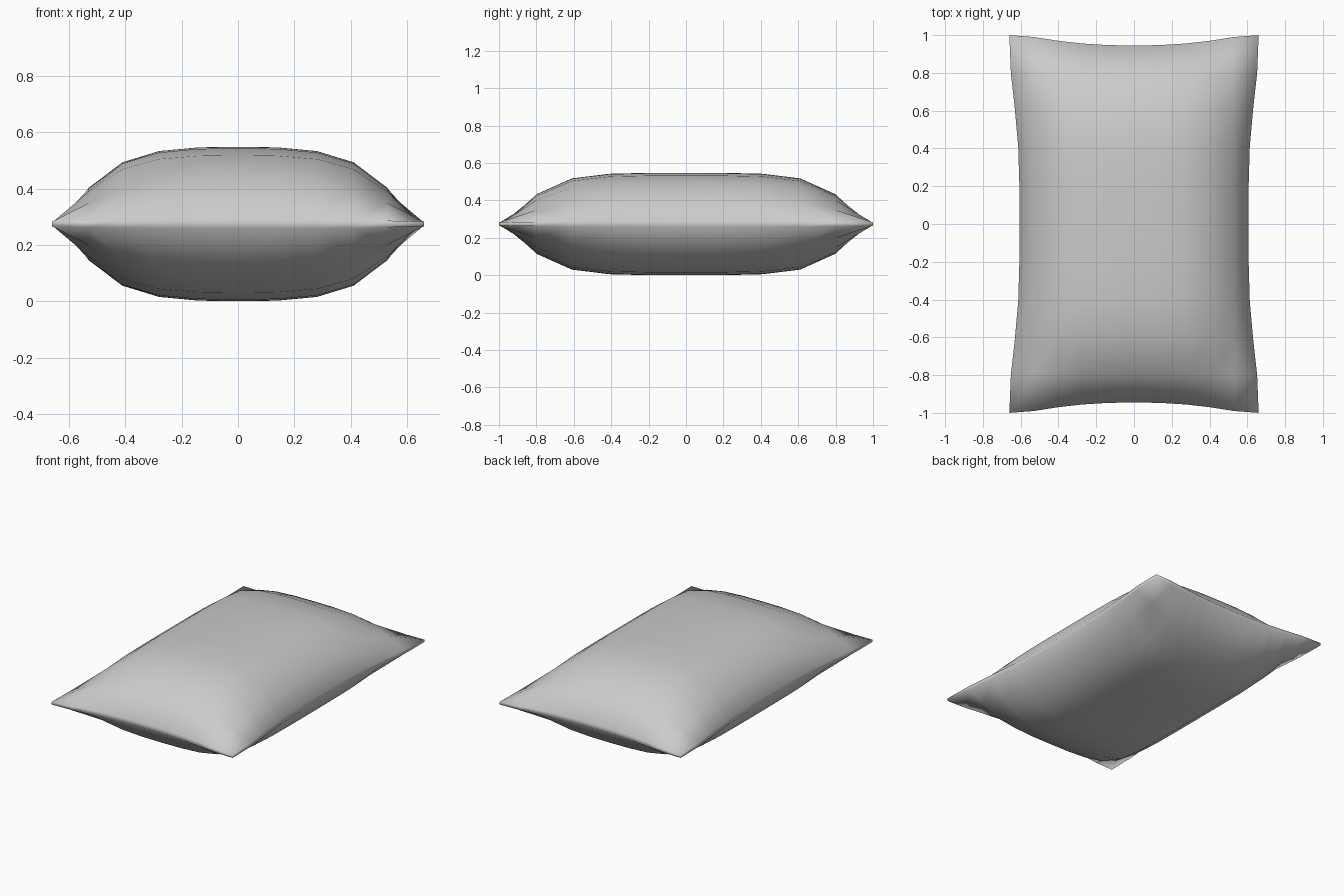
import bpy, bmesh

if "Cube" in bpy.data.objects:
    bpy.data.objects.remove(bpy.data.objects["Cube"])

N = 5                                            # cells from centre to edge
U = [0, .14, .28, .41, .53, .66]                 # column x positions
V = [0, .205, .41, .61, .80, 1.0]                # row y positions
FU = [1, .993, .945, .80, .47, 0]                # puff falloff across width
FV = [1, .998, .98, .89, .58, 0]                 # puff falloff along length
SIDE = [.605, .607, .613, .631, .652, .66]       # pinched long edge x, per row
END = [.945, .947, .956, .971, .99, 1.0]         # pinched short edge y, per column
MID, PUFF = .277, .274


def point(i, j, side):
    a, b = abs(i), abs(j)
    x = SIDE[b] if a == N else U[a]
    y = END[a] if b == N else V[b]
    rim = .015 if a + b < 2 * N - 1 else .012
    if a == N and b == N:
        rim = .008
    h = max(rim, PUFF * FU[a] * FV[b])
    return (x if i >= 0 else -x, y if j >= 0 else -y, MID + side * h)


bm = bmesh.new()
R = range(-N, N + 1)
v = {(i, j, s): bm.verts.new(point(i, j, s)) for i in R for j in R for s in (1, -1)}

# Puffed top and bottom panels
for s in (1, -1):
    for i in range(-N, N):
        for j in range(-N, N):
            bm.faces.new([v[i, j, s], v[i + 1, j, s], v[i + 1, j + 1, s], v[i, j + 1, s]])

# Thin seam strip around the outline
ring = ([(i, -N) for i in range(-N, N)] + [(N, j) for j in range(-N, N)]
        + [(i, N) for i in range(N, -N, -1)] + [(-N, j) for j in range(N, -N, -1)])
for p, q in zip(ring, ring[1:] + ring[:1]):
    bm.faces.new([v[(*p, -1)], v[(*q, -1)], v[(*q, 1)], v[(*p, 1)]])

bmesh.ops.recalc_face_normals(bm, faces=bm.faces)
mesh = bpy.data.meshes.new("pillow")
bm.to_mesh(mesh)
bm.free()
pillow = bpy.data.objects.new("pillow", mesh)
bpy.context.collection.objects.link(pillow)
low = min(p.co.z for p in mesh.vertices)
for p in mesh.vertices:
    p.co.z -= low
bpy.context.view_layer.objects.active = pillow
pillow.select_set(True)
bpy.ops.object.shade_smooth()
